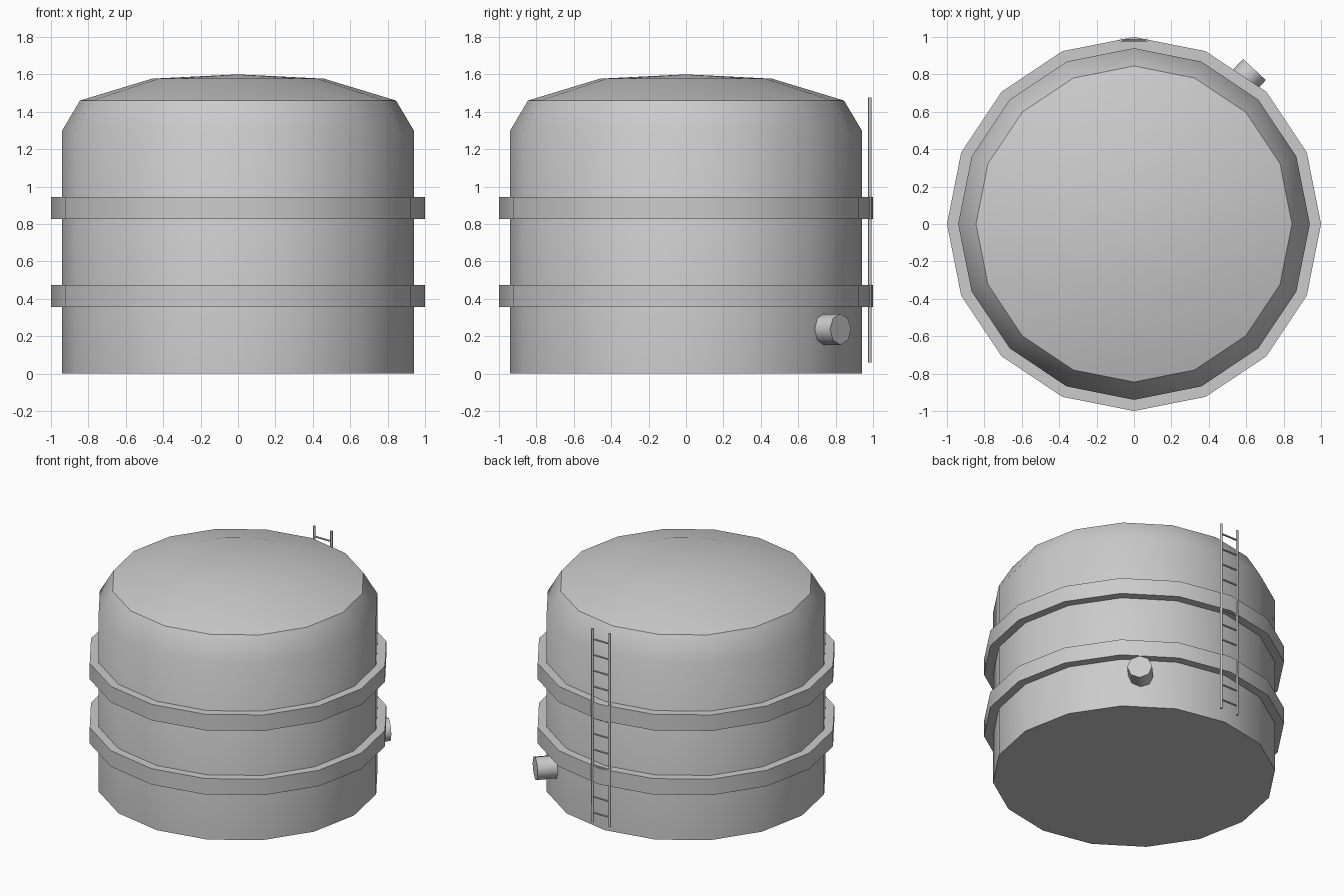
import bpy, bmesh, math
from mathutils import Vector

if "Cube" in bpy.data.objects:
    bpy.data.objects.remove(bpy.data.objects["Cube"])

SIDES = 16
grey = bpy.data.materials.new("light_grey")
grey.diffuse_color = (0.6, 0.6, 0.6, 1)
grey.use_nodes = True
grey.node_tree.nodes["Principled BSDF"].inputs["Base Color"].default_value = grey.diffuse_color


def finish(name, bm, angle=35):
    bmesh.ops.recalc_face_normals(bm, faces=bm.faces)
    mesh = bpy.data.meshes.new(name)
    bm.to_mesh(mesh)
    bm.free()
    mesh.materials.append(grey)
    ob = bpy.data.objects.new(name, mesh)
    bpy.context.collection.objects.link(ob)
    bpy.ops.object.select_all(action='DESELECT')
    ob.select_set(True)
    bpy.context.view_layer.objects.active = ob
    bpy.ops.object.shade_smooth_by_angle(angle=math.radians(angle))
    return ob


def lathe(name, profile, closed=False):
    """Revolve (radius, z) points; radius 0 makes a pole."""
    bm = bmesh.new()
    rings = []
    for r, z in profile:
        if r == 0:
            rings.append([bm.verts.new((0, 0, z))] * SIDES)
        else:
            rings.append([bm.verts.new((r * math.cos(a), r * math.sin(a), z))
                          for a in (math.tau * i / SIDES for i in range(SIDES))])
    pairs = list(zip(rings, rings[1:]))
    if closed:
        pairs.append((rings[-1], rings[0]))
    for lo, hi in pairs:
        for i in range(SIDES):
            j = (i + 1) % SIDES
            bm.faces.new(dict.fromkeys((lo[i], lo[j], hi[j], hi[i])))
    return finish(name, bm)


def rod(name, start, end, radius, sides=8):
    """Capped cylinder between two points."""
    start, end = Vector(start), Vector(end)
    axis = end - start
    bm = bmesh.new()
    bmesh.ops.create_cone(bm, cap_ends=True, segments=sides, radius1=radius,
                          radius2=radius, depth=axis.length)
    rot = axis.to_track_quat('Z', 'Y').to_matrix()
    for v in bm.verts:
        v.co = rot @ v.co + (start + end) / 2
    return finish(name, bm, 50)


# Tank shell with sloped shoulder and shallow domed roof
lathe("tank_body", [(0, 0), (0.94, 0), (0.94, 1.3), (0.845, 1.46),
                    (0.46, 1.577), (0, 1.6)])

# Reinforcing hoops
for i, (z0, z1) in enumerate([(0.357, 0.474), (0.828, 0.945)]):
    lathe(f"hoop_{i + 1}", [(0.93, z0), (1, z0), (1, z1), (0.93, z1)], closed=True)

# Outlet pipe near the base
a = math.radians(47)
tip = Vector((0.644, 0.826, 0.237))
rod("outlet_pipe", tip - 0.25 * Vector((math.cos(a), math.sin(a), 0)), tip, 0.083)

# Ladder at the back: two rails and evenly spaced rungs
for side, x in (("left", -0.069), ("right", 0.069)):
    rod(f"ladder_rail_{side}", (x, 0.983, 0.06), (x, 0.983, 1.475), 0.009)
for i in range(12):
    z = 0.13 + i * 0.1155
    rod(f"ladder_rung_{i + 1}", (-0.069, 0.983, z), (0.069, 0.983, z), 0.007, 6)
